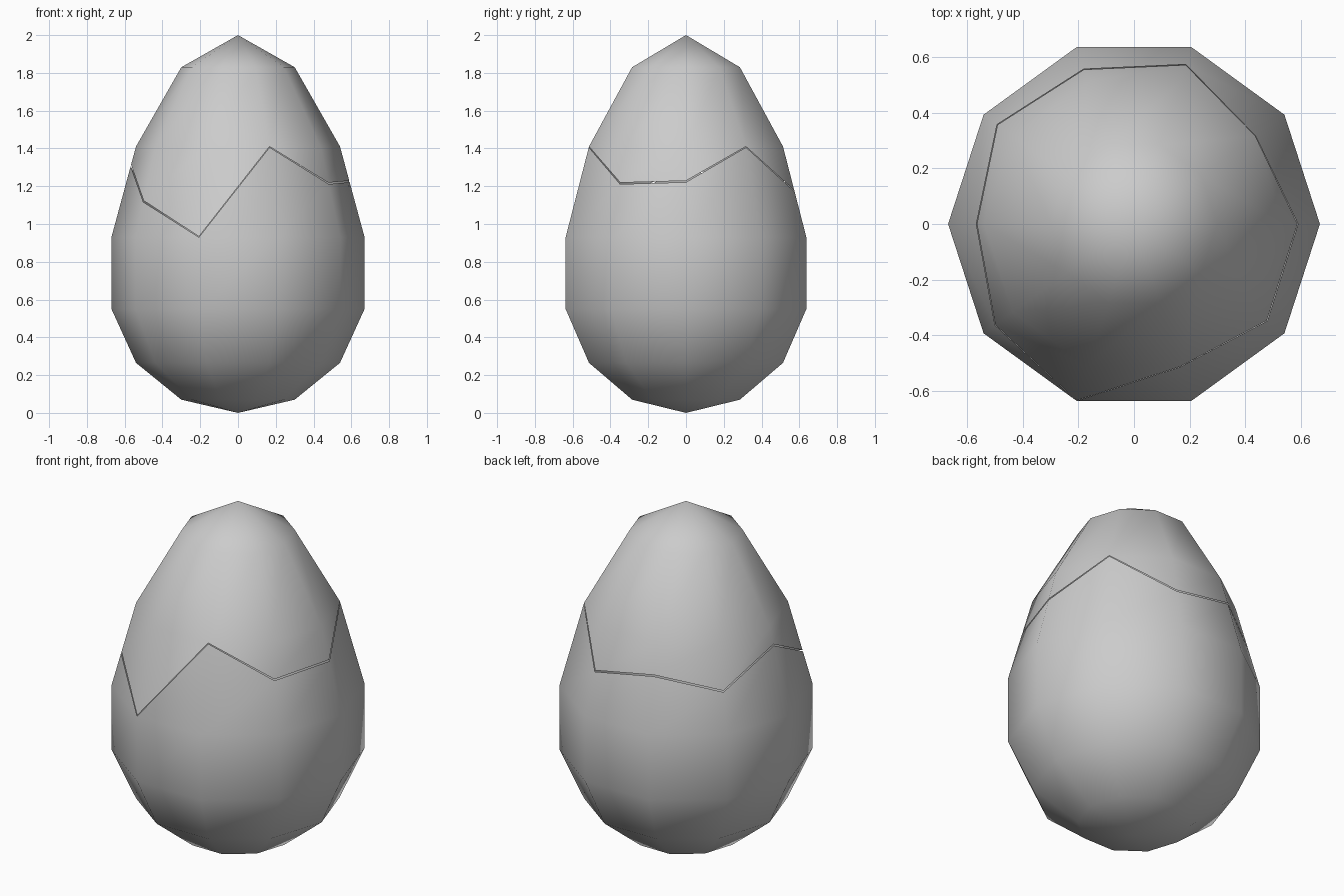
import bpy, bmesh
from math import cos, sin, tau

if "Cube" in bpy.data.objects:
    bpy.data.objects.remove(bpy.data.objects["Cube"])

SIDES = 10
# (radius, height) rings of the egg, bottom and top of the crack band
LOWER = [(0, 0), (0.30, 0.07), (0.54, 0.265), (0.67, 0.55), (0.67, 0.93)]
UPPER = [(0.54, 1.41), (0.30, 1.83), (0, 2.0)]
# height of the zigzag crack on each of the ten meridians, from +x round
CRACK = [1.225, 1.41, 1.175, 1.24, 1.155, 1.31, 1.12, 0.93, 1.41, 1.215]
GAP = 0.004


def point(k, r, z):
    a = tau * k / SIDES
    return (r * cos(a), r * sin(a), z)


def crack_point(k, offset):
    z = min(max(CRACK[k] + offset, 0.93), 1.41)
    t = (z - 0.93) / 0.48
    return (0.67 + (0.54 - 0.67) * t, z)


def build_shell(name, columns):
    """Skin neighbouring meridian columns and weld the poles and crack tips."""
    bm = bmesh.new()
    grid = [[bm.verts.new(point(k, *p)) for p in col]
            for k, col in enumerate(columns)]
    for k in range(SIDES):
        a, b = grid[k], grid[(k + 1) % SIDES]
        for i in range(len(a) - 1):
            bm.faces.new((a[i], b[i], b[i + 1], a[i + 1]))
    bmesh.ops.remove_doubles(bm, verts=bm.verts, dist=0.008)
    for f in bm.faces:
        f.smooth = True
    mesh = bpy.data.meshes.new(name)
    bm.to_mesh(mesh)
    bm.free()
    obj = bpy.data.objects.new(name, mesh)
    bpy.context.collection.objects.link(obj)
    return obj


# Lower shell, up to the crack
build_shell("egg_lower_shell", [LOWER + [crack_point(k, -GAP)] for k in range(SIDES)])
# Upper shell, from the crack to the tip
build_shell("egg_upper_shell", [[crack_point(k, GAP)] + UPPER for k in range(SIDES)])
